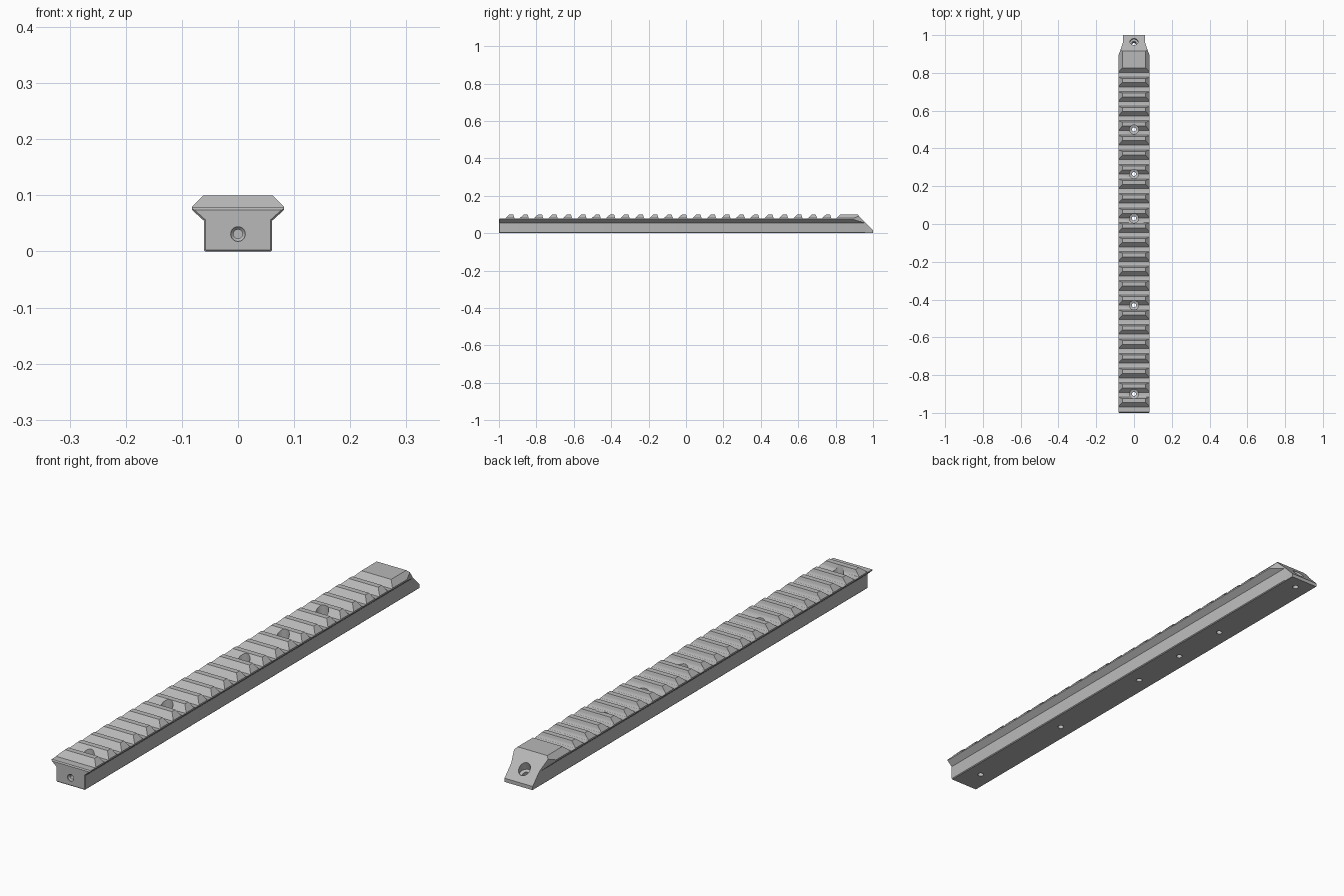
import bpy, bmesh, math
from mathutils import Vector, Matrix

cube = bpy.data.objects.get("Cube")
if cube:
    bpy.data.objects.remove(cube, do_unlink=True)

metal = bpy.data.materials.new("grey metal")
metal.use_nodes = True
GREY = (0.48, 0.48, 0.48, 1)
metal.diffuse_color = GREY
metal.node_tree.nodes["Principled BSDF"].inputs["Base Color"].default_value = GREY

PITCH, TEETH = 0.077, 23
FLOOR, TOP = 0.078, 0.1


def add_object(name, bm):
    bmesh.ops.recalc_face_normals(bm, faces=bm.faces)
    mesh = bpy.data.meshes.new(name)
    bm.to_mesh(mesh)
    bm.free()
    obj = bpy.data.objects.new(name, mesh)
    bpy.context.collection.objects.link(obj)
    return obj


def prism(points, place, start, end):
    """Extrude a flat outline; place(a, b, d) maps outline and depth to space."""
    bm = bmesh.new()
    cap = bm.faces.new([bm.verts.new(place(a, b, start)) for a, b in points])
    out = bmesh.ops.extrude_face_region(bm, geom=[cap])
    shift = Vector(place(0, 0, end)) - Vector(place(0, 0, start))
    moved = [g for g in out["geom"] if isinstance(g, bmesh.types.BMVert)]
    bmesh.ops.translate(bm, verts=moved, vec=shift)
    return bm


def stepped_hole(name, profile, origin, direction, segments=24):
    """Turned cutter from (radius, distance) pairs along a direction."""
    bm = bmesh.new()
    rings = []
    for r, d in profile:
        angles = [2 * math.pi * i / segments for i in range(segments)]
        rings.append([bm.verts.new((r * math.cos(t), r * math.sin(t), d)) for t in angles])
    for low, high in zip(rings, rings[1:]):
        for i in range(segments):
            j = (i + 1) % segments
            bm.faces.new((low[i], low[j], high[j], high[i]))
    bm.faces.new(rings[0])
    bm.faces.new(rings[-1])
    turn = Vector(direction).to_track_quat("Z", "Y").to_matrix().to_4x4()
    bm.transform(Matrix.Translation(origin) @ turn)
    return add_object(name, bm)


def mirrored(half):
    return half + [(-a, b) for a, b in reversed(half)]


# Dovetail body: cross-section run along the length, front edge eased
section = mirrored([(0.058, 0), (0.061, 0.003), (0.061, 0.055),
                    (0.082, 0.074), (0.082, 0.08), (0.052, 0.11)])
bm = prism(section, lambda a, b, d: (a, d, b), -1, 1.05)
front_edges = [e for e in bm.edges if all(v.co.y < -0.99 for v in e.verts)]
bmesh.ops.bevel(bm, geom=front_edges, offset=0.003, segments=1, affect="EDGES")
rail = add_object("slotted_rail", bm)

# Side outline: ramped teeth with filleted backs, then the sloped end block
tooth = [(0, FLOOR), (0.023, TOP), (0.044, TOP), (0.047, 0.092),
         (0.049, 0.084), (0.052, 0.08), (0.057, FLOOR)]
side = [(-1.01, 0.064), (-0.996, FLOOR)]
for k in range(TEETH):
    side += [(-0.968 + k * PITCH + y, z) for y, z in tooth]
block = -0.968 + TEETH * PITCH
side += [(block, FLOOR), (block + 0.023, TOP), (0.917, TOP),
         (1, 0.014), (1, -0.02), (-1.01, -0.02)]
side_cutter = add_object("side_outline", prism(side, lambda a, b, d: (d, a, b), -0.2, 0.2))

# Plan outline: flange tapers in at the sloped end
plan = mirrored([(0.1, -1.1), (0.1, 0.84), (0.059, 0.96), (0.059, 1.1)])
plan_cutter = add_object("plan_outline", prism(plan, lambda a, b, d: (a, b, d), -0.1, 0.2))

# Screw holes, sloped end hole and front bolt hole
counterbore = [(0.011, -0.02), (0.011, 0.045), (0.024, 0.05), (0.024, 0.15)]
holes = [stepped_hole("screw_hole", counterbore, (0, y, 0), (0, 0, 1))
         for y in (-0.9, -0.43, 0.03, 0.265, 0.5)]
holes.append(stepped_hole("end_hole", [(0.011, -0.03), (0.011, 0.03), (0.022, 0.033), (0.022, 0.15)],
                          (0, 0.947, 0), (0, 0.35, 1)))
holes.append(stepped_hole("bolt_hole", [(0.013, -0.02), (0.013, 0.003), (0.008, 0.008), (0.008, 0.06)],
                          (0, -1, 0.031), (0, 1, 0)))

# Apply the cuts and drop the cutters
cutters = [(side_cutter, "INTERSECT"), (plan_cutter, "INTERSECT")]
cutters += [(h, "DIFFERENCE") for h in holes]
for cutter, operation in cutters:
    cutter.hide_render = True
    mod = rail.modifiers.new(cutter.name, "BOOLEAN")
    mod.operation, mod.solver, mod.object = operation, "EXACT", cutter
bpy.context.view_layer.update()
final = bpy.data.meshes.new_from_object(rail.evaluated_get(bpy.context.evaluated_depsgraph_get()))
rail.modifiers.clear()
rail.data = final
for cutter, _ in cutters:
    bpy.data.objects.remove(cutter, do_unlink=True)

final.materials.clear()
final.materials.append(metal)
bpy.ops.object.select_all(action="DESELECT")
rail.select_set(True)
bpy.context.view_layer.objects.active = rail
bpy.ops.object.shade_smooth_by_angle(angle=math.radians(25))
